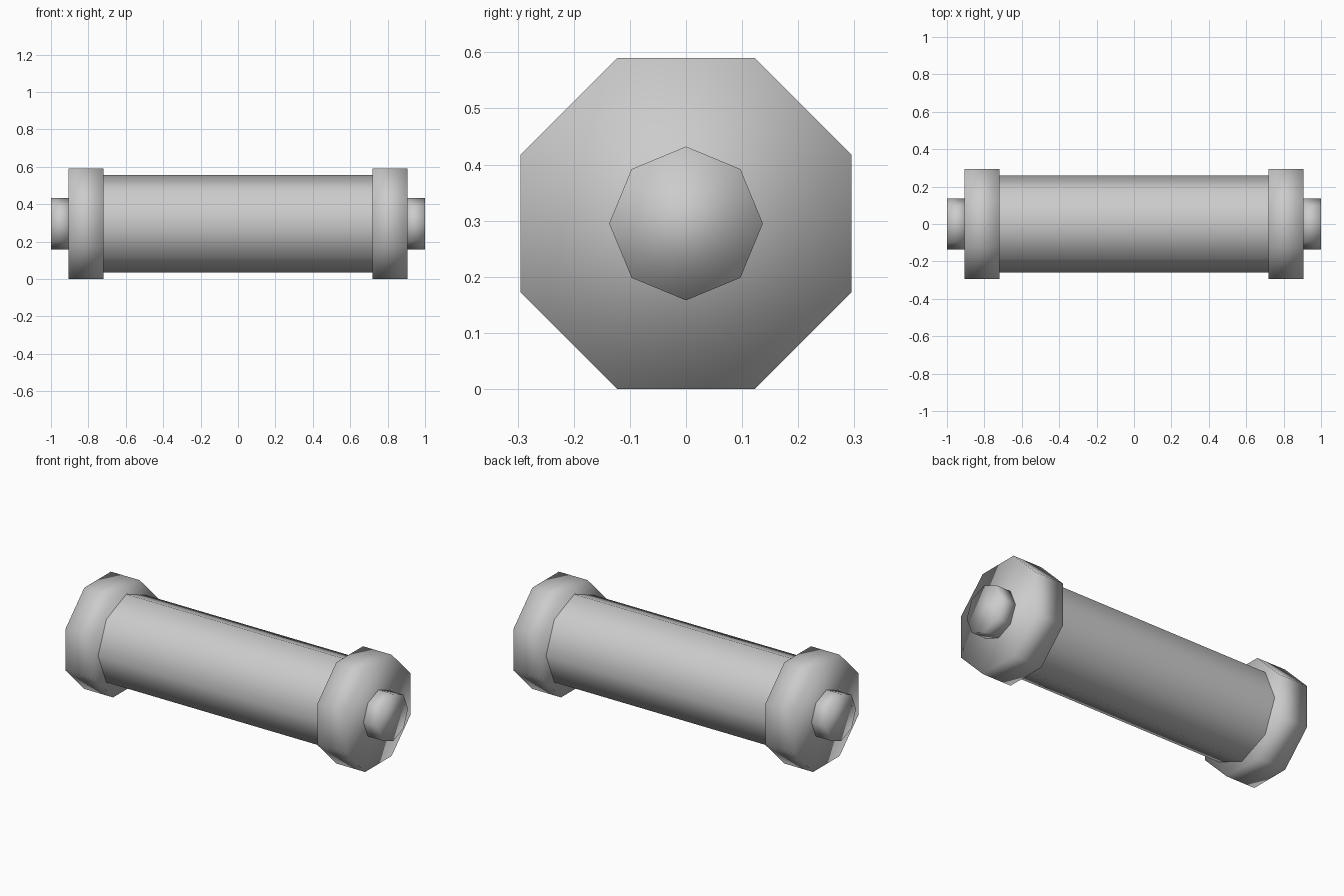
import bpy
import bmesh
import math
from mathutils import Matrix

cube = bpy.data.objects.get("Cube")
if cube:
    bpy.data.objects.remove(cube, do_unlink=True)

SIDES = 8
AXIS_Z = 0.295

grey = bpy.data.materials.new("plain_grey")
grey.use_nodes = True
colour = (0.6, 0.6, 0.6, 1.0)
grey.diffuse_color = colour
grey.node_tree.nodes["Principled BSDF"].inputs["Base Color"].default_value = colour


def prism(name, x0, x1, radius, turn=0.0, capped=True):
    """Smooth-shaded octagonal prism lying along x, a corner up unless turned."""
    bm = bmesh.new()
    bmesh.ops.create_cone(bm, cap_ends=capped, cap_tris=False, segments=SIDES,
                          radius1=radius, radius2=radius, depth=abs(x1 - x0))
    bm.transform(Matrix.Rotation(math.pi / 2, 4, 'Y') @ Matrix.Rotation(turn, 4, 'Z'))
    for face in bm.faces:
        face.smooth = True
    mesh = bpy.data.meshes.new(name)
    bm.to_mesh(mesh)
    bm.free()
    mesh.materials.append(grey)
    obj = bpy.data.objects.new(name, mesh)
    obj.location = ((x0 + x1) / 2, 0, AXIS_Z)
    bpy.context.collection.objects.link(obj)
    return obj


# Long central tube, its open ends hidden inside the end caps
prism("tube", -0.74, 0.74, 0.26, capped=False)

# Wide end caps with a flat side up, and the small pins beyond them
half_step = math.pi / SIDES
for side, sign in (("left", 1), ("right", -1)):
    prism(side + "_end_cap", sign * 0.72, sign * 0.905,
          AXIS_Z / math.cos(half_step), turn=half_step)
    prism(side + "_pin", sign * 0.89, sign * 1.0, 0.137)
